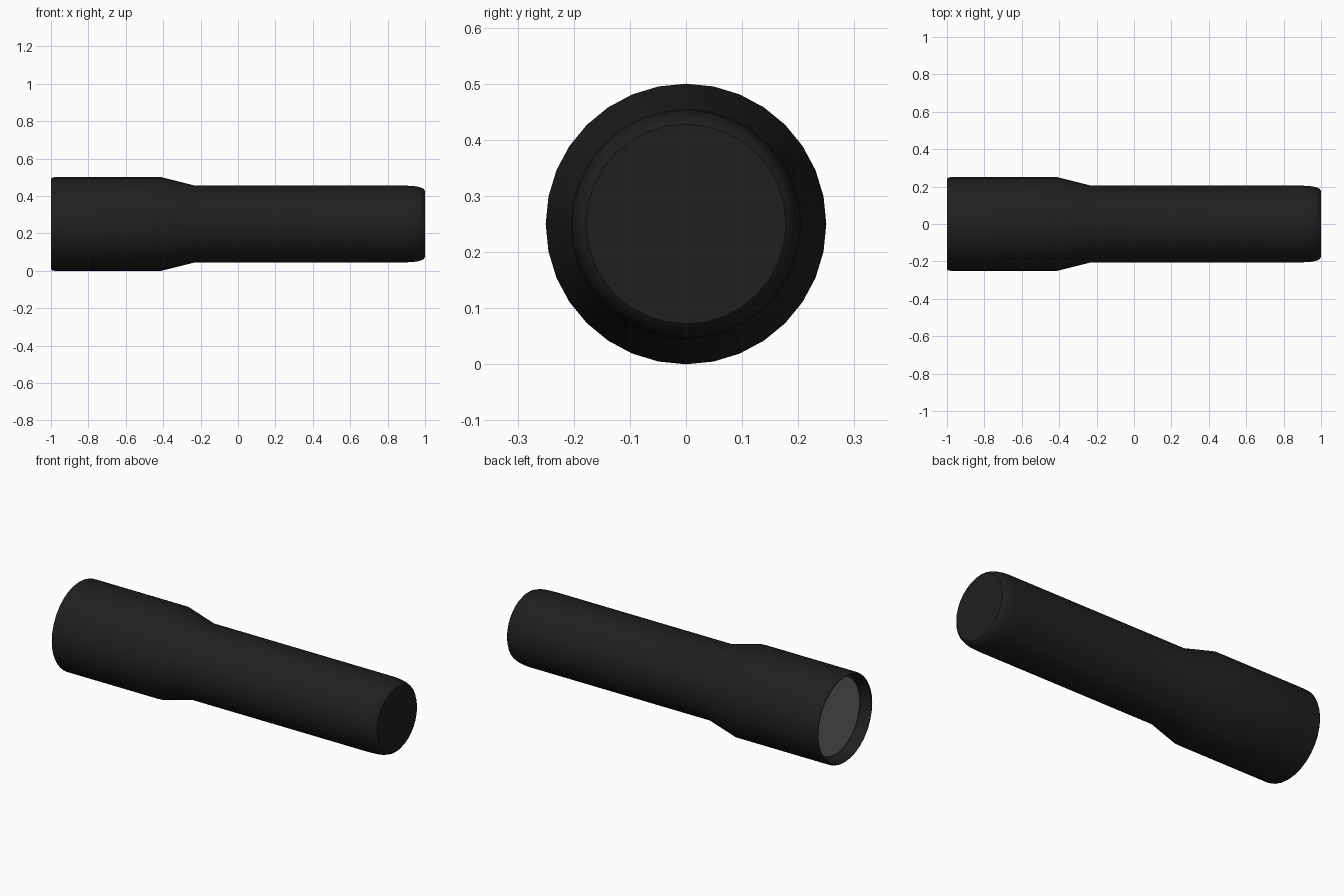
import bpy, bmesh, math

if "Cube" in bpy.data.objects:
    bpy.data.objects.remove(bpy.data.objects["Cube"])

SIDES = 32
AXIS_Z = 0.25


def material(name, value):
    mat = bpy.data.materials.new(name)
    mat.diffuse_color = (value, value, value, 1)
    mat.use_nodes = True
    mat.node_tree.nodes["Principled BSDF"].inputs["Base Color"].default_value = mat.diffuse_color
    return mat


def lathe(name, profile, mat, angle=30):
    """Revolve (x, radius) points around the long axis; radius 0 closes an end."""
    bm = bmesh.new()
    rings = []
    for x, r in profile:
        if r == 0:
            rings.append([bm.verts.new((x, 0, AXIS_Z))] * SIDES)
        else:
            rings.append([bm.verts.new((x, r * math.sin(2 * math.pi * i / SIDES),
                                        AXIS_Z + r * math.cos(2 * math.pi * i / SIDES)))
                          for i in range(SIDES)])
    for a, b in zip(rings, rings[1:]):
        for i in range(SIDES):
            j = (i + 1) % SIDES
            corners = list(dict.fromkeys((a[i], a[j], b[j], b[i])))
            bm.faces.new(corners)
    bmesh.ops.recalc_face_normals(bm, faces=bm.faces)
    mesh = bpy.data.meshes.new(name)
    bm.to_mesh(mesh)
    bm.free()
    mesh.materials.append(mat)
    obj = bpy.data.objects.new(name, mesh)
    bpy.context.collection.objects.link(obj)
    bpy.ops.object.select_all(action='DESELECT')
    obj.select_set(True)
    bpy.context.view_layer.objects.active = obj
    bpy.ops.object.shade_smooth_by_angle(angle=math.radians(angle))
    return obj


black = material("black_casing", 0.014)
glass = material("lens_grey", 0.18)

# Casing: recessed socket, rim, wide head, taper, grip and rounded tail
lathe("flashlight_body", [
    (-0.935, 0), (-0.935, 0.215), (-0.945, 0.225), (-0.99, 0.236), (-1.0, 0.240),
    (-1.0, 0.243), (-0.994, 0.248), (-0.98, 0.25),
    (-0.41, 0.25), (-0.23, 0.205),
    (0.90, 0.205), (0.94, 0.203), (0.97, 0.198), (0.99, 0.190), (1.0, 0.178), (1.0, 0),
], black)

# Lens: thin disc set inside the head
lathe("lens", [(-0.94, 0), (-0.94, 0.215), (-0.93, 0.215), (-0.93, 0)], glass)
